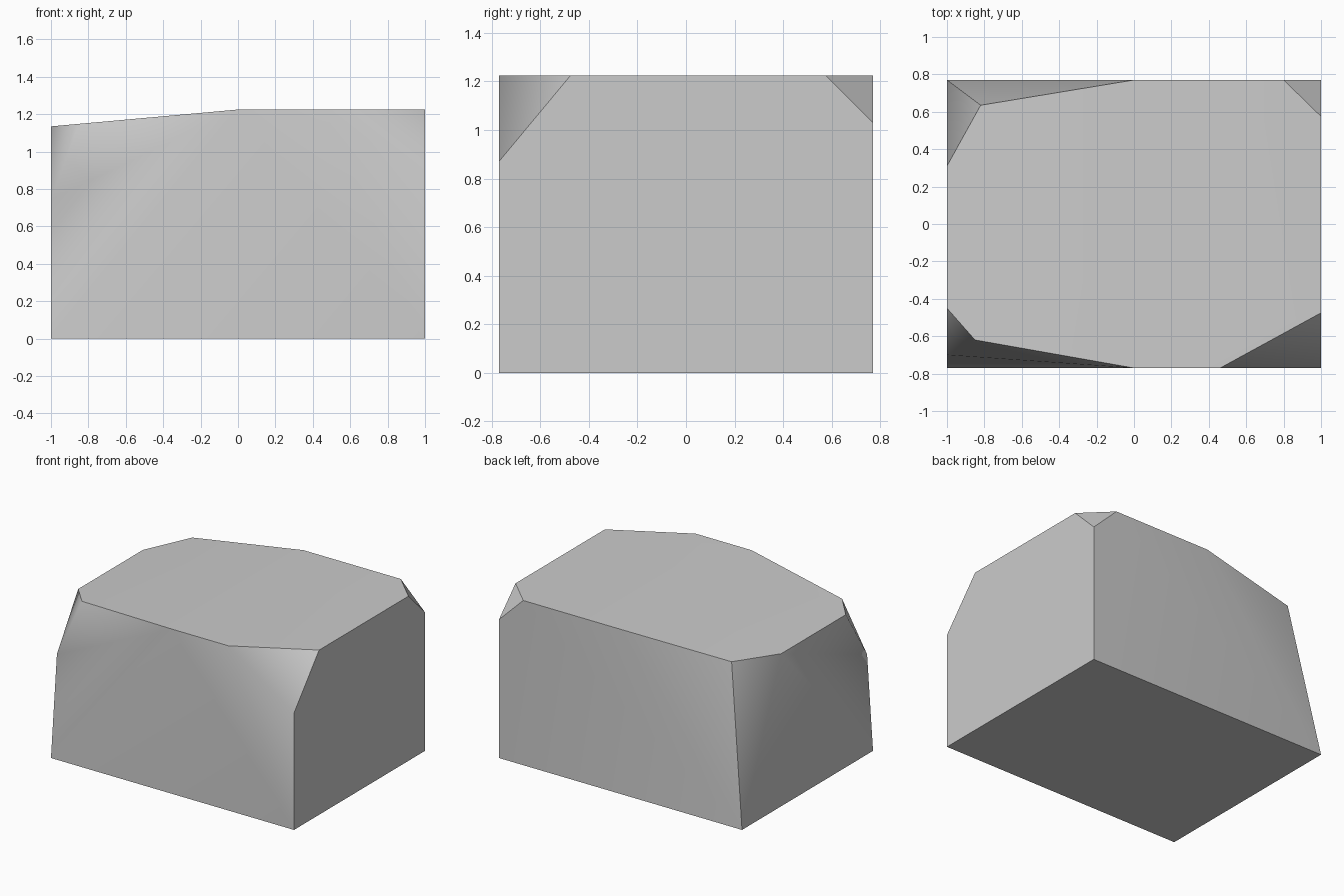
import bpy
import bmesh
import math

cube = bpy.data.objects.get("Cube")
if cube:
    bpy.data.objects.remove(cube, do_unlink=True)

W, D, H = 1.0, 0.77, 1.225
SLOPE = 0.09


# Height of the top, which falls gently on the -x half
def top(x, y):
    return (x, y, H + SLOPE * min(x, 0))


corners = [(x, y, 0) for x in (-W, W) for y in (-D, D)]
# Clipped corners of the +x half
front_clip = [top(W, -0.475), top(0.46, -D), (W, -D, 0.87)]
back_clip = [top(W, 0.575), top(0.80, D), (W, D, 1.03)]
# Worn corners of the -x half
front_worn = [top(0, -D), top(-0.85, -0.62), top(-W, -0.45), (-W, -0.70, 0.745)]
back_worn = [top(0, D), top(-0.82, 0.635), top(-W, 0.31)]

# Stone block as the convex solid around these points
bm = bmesh.new()
for co in corners + front_clip + back_clip + front_worn + back_worn:
    bm.verts.new(co)
bmesh.ops.convex_hull(bm, input=bm.verts)
bmesh.ops.dissolve_limit(bm, angle_limit=math.radians(0.5),
                         verts=bm.verts, edges=bm.edges)
bmesh.ops.recalc_face_normals(bm, faces=bm.faces)
mesh = bpy.data.meshes.new("stone_block")
bm.to_mesh(mesh)
bm.free()

# Plain grey stone
stone = bpy.data.materials.new("grey_stone")
stone.use_nodes = True
colour = (0.6, 0.6, 0.6, 1)
stone.diffuse_color = colour
stone.node_tree.nodes["Principled BSDF"].inputs["Base Color"].default_value = colour
mesh.materials.append(stone)

block = bpy.data.objects.new("stone_block", mesh)
bpy.context.collection.objects.link(block)
bpy.context.view_layer.objects.active = block
block.select_set(True)
bpy.ops.object.shade_smooth_by_angle(angle=math.radians(50))
